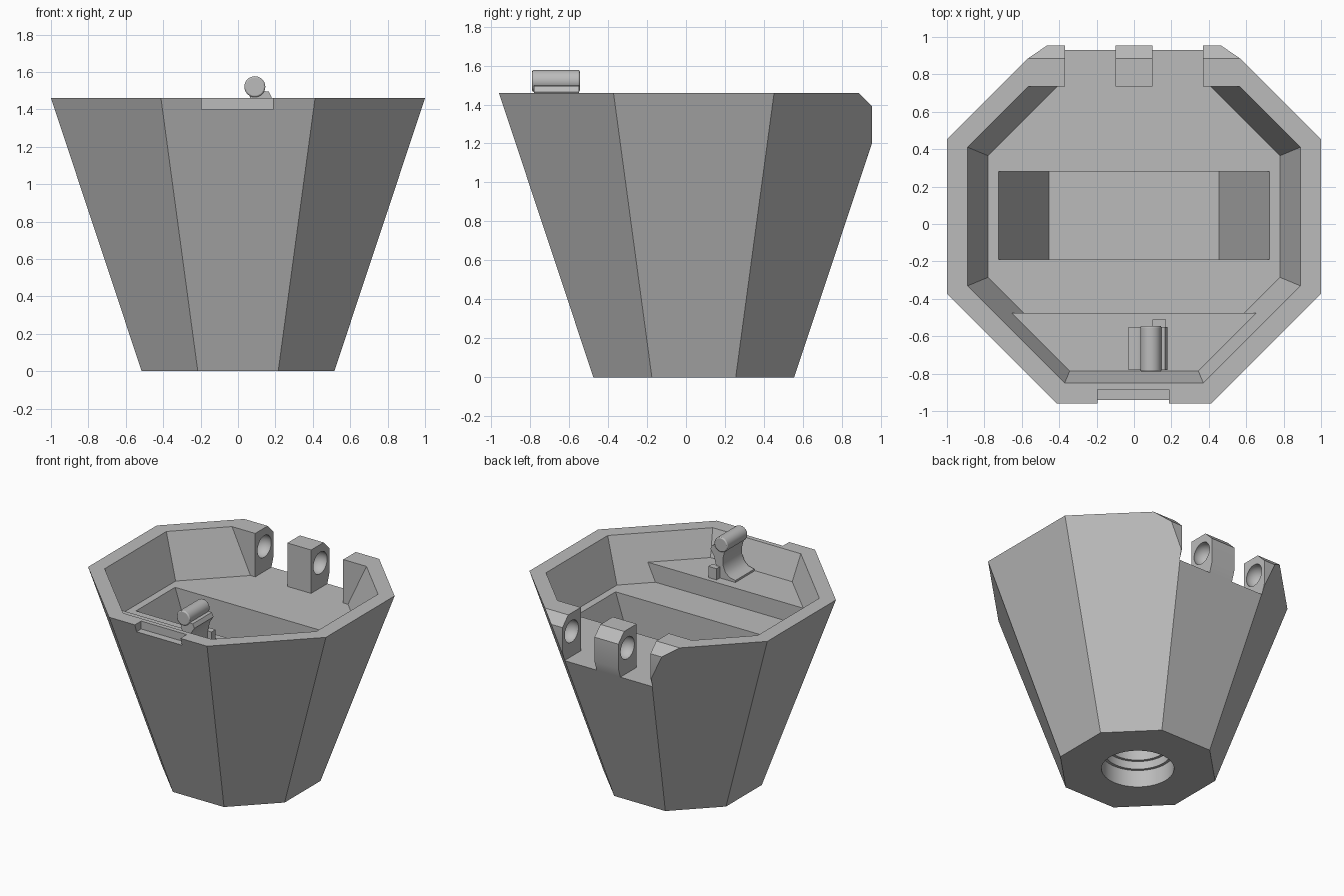
import bpy, bmesh, math
from mathutils import Matrix

if "Cube" in bpy.data.objects:
    bpy.data.objects.remove(bpy.data.objects["Cube"], do_unlink=True)

grey = bpy.data.materials.new("plain_grey")
grey.use_nodes = True
grey.diffuse_color = (0.5, 0.5, 0.5, 1)
grey.node_tree.nodes["Principled BSDF"].inputs["Base Color"].default_value = (0.5, 0.5, 0.5, 1)

CY = 0.04       # middle of the bucket in y
TOP, FLOOR, DECK = 1.46, 1.13, 1.265


def finish(name, bm):
    bmesh.ops.recalc_face_normals(bm, faces=bm.faces[:])
    mesh = bpy.data.meshes.new(name)
    bm.to_mesh(mesh)
    bm.free()
    mesh.materials.append(grey)
    obj = bpy.data.objects.new(name, mesh)
    bpy.context.collection.objects.link(obj)
    return obj


def loft(name, rings):
    """Solid through closed rings of 3D points."""
    bm = bmesh.new()
    loops = [[bm.verts.new(p) for p in ring] for ring in rings]
    n = len(loops[0])
    for a, b in zip(loops, loops[1:]):
        for i in range(n):
            j = (i + 1) % n
            bm.faces.new((a[i], a[j], b[j], b[i]))
    bm.faces.new(loops[0][::-1])
    bm.faces.new(loops[-1])
    return finish(name, bm)


def octagon(half, edge, z):
    pts = [(half, -edge), (half, edge), (edge, half), (-edge, half),
           (-half, edge), (-half, -edge), (-edge, -half), (edge, -half)]
    return [(x, y + CY, z) for x, y in pts]


def rect(x0, x1, y0, y1, z):
    return [(x0, y0, z), (x1, y0, z), (x1, y1, z), (x0, y1, z)]


def box(name, x0, x1, y0, y1, z0, z1):
    return loft(name, [rect(x0, x1, y0, y1, z0), rect(x0, x1, y0, y1, z1)])


def cylinder(name, r, depth, matrix, sides=48):
    bm = bmesh.new()
    bmesh.ops.create_cone(bm, cap_ends=True, segments=sides, radius1=r,
                          radius2=r, depth=depth, matrix=matrix)
    return finish(name, bm)


def ball(name, r, centre):
    bm = bmesh.new()
    bmesh.ops.create_uvsphere(bm, u_segments=32, v_segments=16, radius=r,
                              matrix=Matrix.Translation(centre))
    return finish(name, bm)


def activate(obj):
    bpy.ops.object.select_all(action='DESELECT')
    obj.select_set(True)
    bpy.context.view_layer.objects.active = obj


def cut(obj, cutter):
    mod = obj.modifiers.new("cut", 'BOOLEAN')
    mod.operation = 'DIFFERENCE'
    mod.solver = 'EXACT'
    mod.object = cutter
    activate(obj)
    bpy.ops.object.modifier_apply(modifier=mod.name)
    bpy.data.objects.remove(cutter, do_unlink=True)


def smooth(obj, angle=30):
    activate(obj)
    bpy.ops.object.shade_smooth_by_angle(angle=math.radians(angle))


# Tapered eight-sided bucket
bucket = loft("bucket", [octagon(0.515, 0.215, 0), octagon(1.0, 0.412, TOP)])

# Trimmed and chamfered back edge
trim = [(0.955, 1.0), (0.955, 1.39), (0.885, TOP), (0.885, 1.6), (1.3, 1.6), (1.3, 1.0)]
cut(bucket, loft("back_trim", [[(x, y, z) for y, z in trim] for x in (-1.2, 1.2)]))

# Upper tray with a raised front deck and a straight back wall
tray = loft("tray_space", [octagon(0.78, 0.325, FLOOR), octagon(0.903, 0.376, 1.5)])
cut(tray, box("back_limit", -1.2, 1.2, 0.735, 1.3, 1.0, 1.6))
cut(tray, box("deck_limit", -1.2, 1.2, -1.2, -0.475, 1.0, DECK))
cut(bucket, tray)

# Deep pocket with sloping ends
cut(bucket, loft("pocket_space", [rect(-0.455, 0.455, -0.19, 0.28, 0.32),
                                  rect(-0.748, 0.748, -0.19, 0.28, 1.2)]))

# Gaps that leave three hinge lugs, and round sockets in the lug sides
for s in (-1, 1):
    x0, x1 = sorted((s * 0.10, s * 0.37))
    cut(bucket, box("hinge_gap", x0, x1, 0.70, 1.3, FLOOR, 1.6))
for s in (-1, 1):
    for x in (0.08, 0.39):
        cut(bucket, ball("socket_space", 0.085, (s * x, 0.845, 1.32)))

# Thumb notch in the front rim
cut(bucket, box("rim_notch", -0.195, 0.188, -1.1, -0.885, 1.40, 1.6))

# Stepped round socket underneath
for r, top in ((0.25, 0.13), (0.23, 0.19), (0.21, 0.27)):
    cut(bucket, cylinder("base_socket", r, top + 0.1,
                         Matrix.Translation((0, CY, (top - 0.1) / 2))))
smooth(bucket)

# Latch: curved bracket, round bar and a small stop block
profile = [(-0.03, 1.26), (-0.03, 1.28), (0.02, 1.29), (0.055, 1.32), (0.075, 1.37),
           (0.075, 1.42), (0.06, 1.48), (0.11, 1.50), (0.165, 1.495), (0.18, 1.465),
           (0.15, 1.42), (0.135, 1.36), (0.135, 1.26)]
bracket = loft("latch_bracket", [[(x, y, z) for x, z in profile] for y in (-0.78, -0.55)])
smooth(bracket, 40)

bar = cylinder("latch_bar", 0.056, 0.245,
               Matrix.Translation((0.09, -0.667, 1.521)) @ Matrix.Rotation(math.pi / 2, 4, 'X'), 32)
bevel = bar.modifiers.new("soft_ends", 'BEVEL')
bevel.width = 0.008
bevel.segments = 2
smooth(bar)

box("latch_stop", 0.10, 0.17, -0.56, -0.51, 1.26, 1.35)
